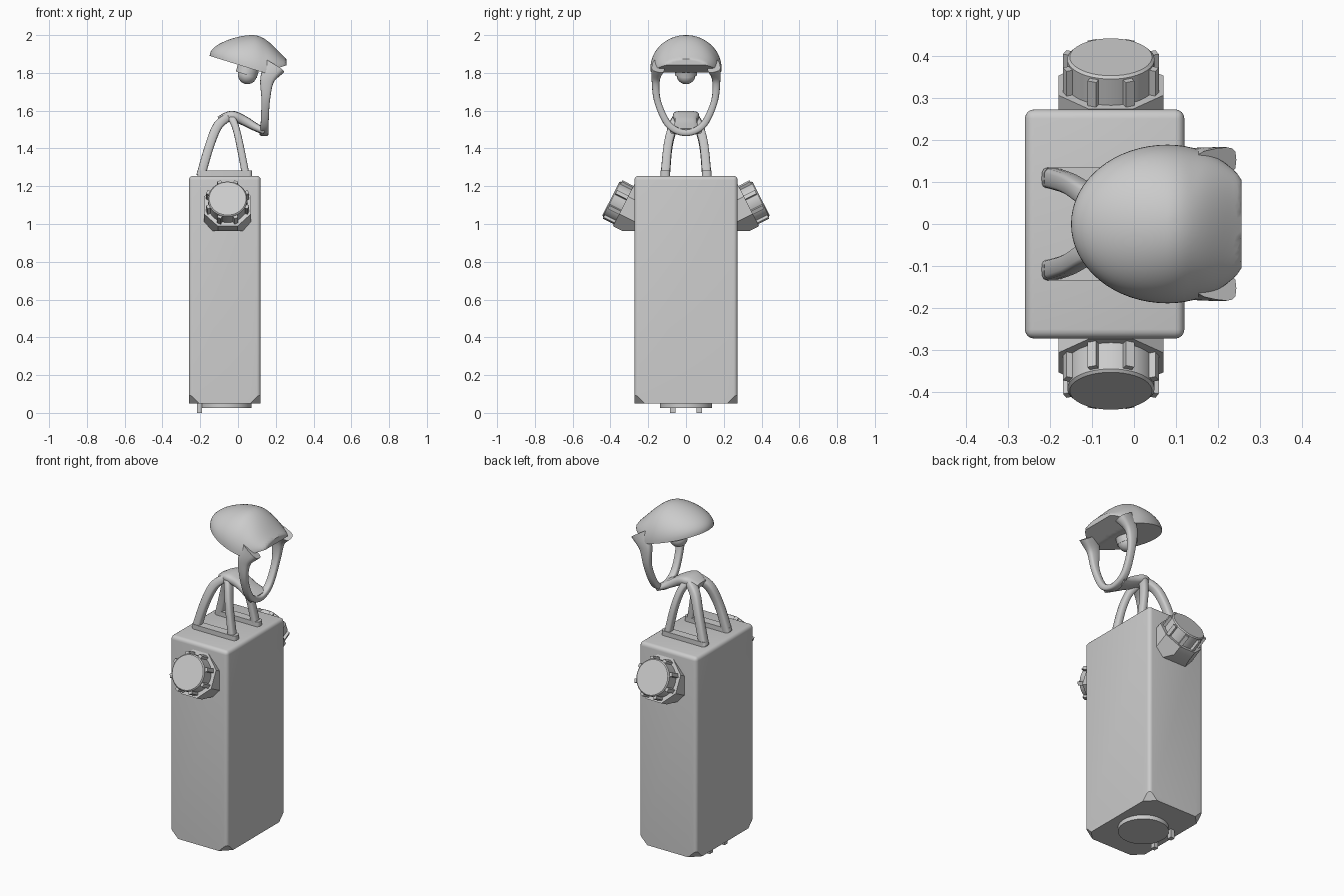
import bpy, bmesh, math
from mathutils import Vector, Matrix

if "Cube" in bpy.data.objects:
    bpy.data.objects.remove(bpy.data.objects["Cube"])

grey = bpy.data.materials.new("plain grey")
grey.use_nodes = True
grey.diffuse_color = (0.6, 0.6, 0.6, 1)
grey.node_tree.nodes["Principled BSDF"].inputs["Base Color"].default_value = (0.6, 0.6, 0.6, 1)


def finish(name, bm, angle=35):
    bmesh.ops.recalc_face_normals(bm, faces=bm.faces)
    mesh = bpy.data.meshes.new(name)
    bm.to_mesh(mesh)
    bm.free()
    mesh.materials.append(grey)
    obj = bpy.data.objects.new(name, mesh)
    bpy.context.collection.objects.link(obj)
    bpy.ops.object.select_all(action='DESELECT')
    obj.select_set(True)
    bpy.context.view_layer.objects.active = obj
    bpy.ops.object.shade_smooth_by_angle(angle=math.radians(angle))
    return obj


def add_box(bm, low, high, matrix=Matrix()):
    low, high = Vector(low), Vector(high)
    place = Matrix.Translation((low + high) / 2) @ Matrix.Diagonal((*(high - low), 1))
    return bmesh.ops.create_cube(bm, size=1, matrix=matrix @ place)["verts"]


def add_cylinder(bm, r1, r2, z1, z2, sides, matrix=Matrix()):
    place = matrix @ Matrix.Translation((0, 0, (z1 + z2) / 2))
    bmesh.ops.create_cone(bm, cap_ends=True, segments=sides, radius1=r1, radius2=r2,
                          depth=z2 - z1, matrix=place)


def cut(bm, point, normal):
    geom = bm.verts[:] + bm.edges[:] + bm.faces[:]
    res = bmesh.ops.bisect_plane(bm, geom=geom, plane_co=point, plane_no=normal, clear_outer=True)
    edges = [e for e in res["geom_cut"] if isinstance(e, bmesh.types.BMEdge)]
    bmesh.ops.contextual_create(bm, geom=edges)


def spline(points, steps=5):
    """Catmull-Rom through tuples of any length."""
    pts = [points[0]] + points + [points[-1]]
    out = []
    for p, q, r, s in zip(pts, pts[1:], pts[2:], pts[3:]):
        for k in range(steps):
            t = k / steps
            out.append([0.5 * (2 * b + (c - a) * t + (2 * a - 5 * b + 4 * c - d) * t * t
                               + (3 * b - a - 3 * c + d) * t ** 3)
                        for a, b, c, d in zip(p, q, r, s)])
    return out + [list(points[-1])]


def sweep(name, stations, side, sides=16):
    """Stations are x, y, z, half width along side, half thickness."""
    path = spline(stations)
    bm = bmesh.new()
    rings = []
    for i, (x, y, z, w, h) in enumerate(path):
        ahead = Vector(path[min(i + 1, len(path) - 1)][:3])
        t = (ahead - Vector(path[max(i - 1, 0)][:3])).normalized()
        a = Vector(side)
        a = (a - t * a.dot(t)).normalized()
        b = t.cross(a)
        ring = []
        for k in range(sides):
            g = 2 * math.pi * k / sides
            c, s = math.cos(g), math.sin(g)
            u = math.copysign(abs(c) ** 0.6, c)
            v = math.copysign(abs(s) ** 0.6, s)
            ring.append(bm.verts.new(Vector((x, y, z)) + a * w * u + b * h * v))
        rings.append(ring)
    for r0, r1 in zip(rings, rings[1:]):
        for k in range(sides):
            j = (k + 1) % sides
            bm.faces.new((r0[k], r0[j], r1[j], r1[k]))
    bm.faces.new(rings[0])
    bm.faces.new(rings[-1])
    return finish(name, bm, 50)


# Tall body: rounded upright and top edges, clipped bottom corners
LOW, HIGH = Vector((-0.26, -0.273, 0.05)), Vector((0.12, 0.273, 1.255))
bm = bmesh.new()
add_box(bm, LOW, HIGH)
round_edges = [e for e in bm.edges if max(v.co.z for v in e.verts) > 1]
bmesh.ops.bevel(bm, geom=round_edges, offset=0.022, segments=4, profile=0.5, affect='EDGES')
for sx in (-1, 1):
    for sy in (-1, 1):
        corner = Vector((HIGH.x if sx > 0 else LOW.x, sy * HIGH.y, LOW.z))
        cut(bm, corner + Vector((0, 0, 0.055)), Vector((sx, sy, -1)).normalized())
finish("body", bm, 30)

# Bottom lid with two small tabs
bm = bmesh.new()
add_cylinder(bm, 0.138, 0.138, 0.025, 0.06, 48, Matrix.Translation((-0.066, 0, 0)))
finish("bottom_lid", bm)
for s, label in ((-1, "front"), (1, "back")):
    bm = bmesh.new()
    add_box(bm, (-0.217, s * 0.07 - 0.015, 0), (-0.19, s * 0.07 + 0.015, 0.06))
    finish("lid_tab_" + label, bm)

# Tilted ribbed caps on octagonal collars
for s, label in ((-1, "front"), (1, "back")):
    m = (Matrix.Translation((-0.055, s * 0.33, 1.1))
         @ Matrix.Rotation(math.radians(-63 * s), 4, 'X'))
    bm = bmesh.new()
    add_cylinder(bm, 0.135, 0.135, -0.14, 0, 8, m @ Matrix.Rotation(math.pi / 8, 4, 'Z'))
    cut(bm, (0, 0, 0.962), (0, 0, -1))
    finish("collar_" + label, bm)
    bm = bmesh.new()
    add_cylinder(bm, 0.104, 0.104, -0.01, 0.07, 40, m)
    add_cylinder(bm, 0.104, 0.098, 0.07, 0.076, 40, m)
    for k in range(8):
        turn = m @ Matrix.Rotation(math.pi / 8 + k * math.pi / 4, 4, 'Z')
        add_box(bm, (0.09, -0.011, -0.005), (0.119, 0.011, 0.066), turn)
    finish("cap_" + label, bm)

# Stand: foot bars and curved legs on both sides
for s, label in ((-1, "front"), (1, "back")):
    bm = bmesh.new()
    add_box(bm, (-0.215, s * 0.11 - 0.025, 1.245), (0.075, s * 0.11 + 0.025, 1.283))
    ups = [e for e in bm.edges if abs(e.verts[0].co.z - e.verts[1].co.z) > 0.01]
    bmesh.ops.bevel(bm, geom=ups, offset=0.018, segments=4, profile=0.5, affect='EDGES')
    finish("foot_bar_" + label, bm)
    sweep("outer_leg_" + label, [
        (-0.197, s * 0.11, 1.255, 0.025, 0.024), (-0.152, s * 0.095, 1.41, 0.024, 0.024),
        (-0.107, s * 0.066, 1.52, 0.026, 0.025), (-0.045, s * 0.03, 1.57, 0.03, 0.022)], (0, 1, 0))
    sweep("inner_leg_" + label, [
        (0.042, s * 0.11, 1.255, 0.024, 0.02), (0.01, s * 0.095, 1.42, 0.023, 0.019),
        (-0.015, s * 0.066, 1.52, 0.025, 0.019), (-0.04, s * 0.03, 1.57, 0.03, 0.022)], (0, 1, 0))

# Arched neck between the stand and the ring
sweep("neck", [
    (-0.1, 0, 1.55, 0.04, 0.02), (-0.035, 0, 1.573, 0.07, 0.026), (0.03, 0, 1.548, 0.06, 0.026),
    (0.085, 0, 1.517, 0.065, 0.022), (0.14, 0, 1.49, 0.085, 0.018)], (0, 1, 0))

# U-shaped ring that carries the head
half = [(0.195, 0.145, 1.835, 0.058, 0.036), (0.155, 0.16, 1.765, 0.038, 0.022),
        (0.147, 0.153, 1.66, 0.023, 0.018), (0.142, 0.112, 1.555, 0.021, 0.018),
        (0.14, 0.066, 1.503, 0.022, 0.018)]
other = [(x, -y, z, w, h) for x, y, z, w, h in reversed(half)]
sweep("ring", half + [(0.138, 0, 1.482, 0.024, 0.017)] + other, (1, 0, 0))

# Head: domed shade with a folded underside and a flat end
bm = bmesh.new()
bmesh.ops.create_uvsphere(bm, u_segments=64, v_segments=32, radius=1)
for v in bm.verts:
    u, side, up = v.co
    up = max(up, 0)
    x = min(0.08 + u * (0.215 if u > 0 else 0.23), 0.256)
    rim = 1.8 + abs(x - 0.14) * (0.31 if x < 0.14 else 0.35)
    top = 2.0 - 3.3 * max(x - 0.08, 0) ** 2
    v.co = (x, side * 0.189, rim * (1 - up) + top * up)
bmesh.ops.remove_doubles(bm, verts=bm.verts, dist=0.0005)
finish("head_shade", bm, 40)

# Bulb and its socket
tilt = Matrix.Translation((0.045, 0, 1.795)) @ Matrix.Rotation(math.radians(17), 4, 'Y')
bm = bmesh.new()
add_cylinder(bm, 0.058, 0.058, -0.005, 0.05, 32, tilt)
finish("bulb_socket", bm)
bm = bmesh.new()
bmesh.ops.create_uvsphere(bm, u_segments=32, v_segments=16, radius=0.05,
                          matrix=Matrix.Translation((0.05, 0, 1.79)))
finish("bulb", bm)
